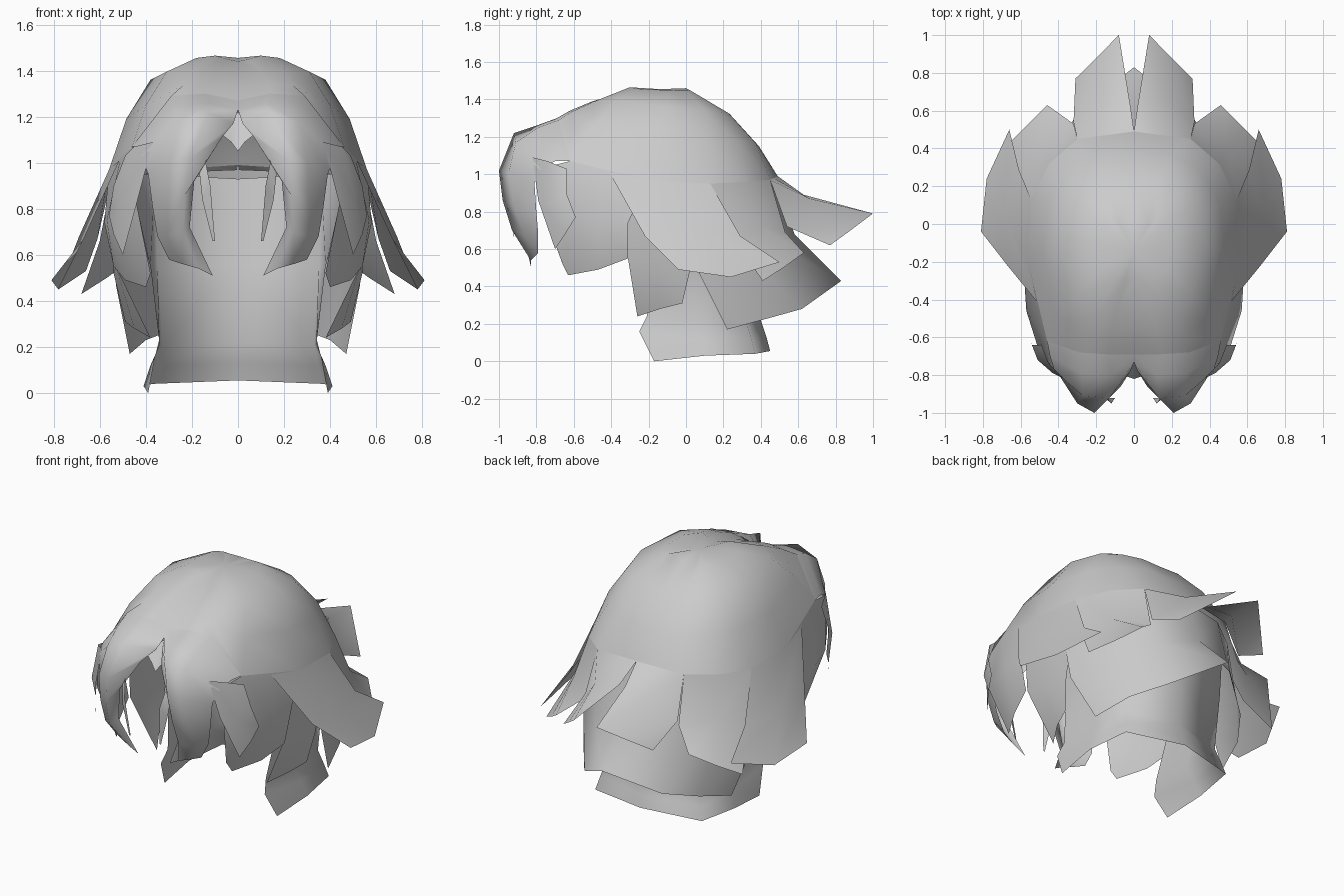
import bpy, bmesh


def sheet(name, rows):
    """Loft a half sheet through rows of points and mirror it across x = 0."""
    bm = bmesh.new()
    grid = [[bm.verts.new(p) for p in row] for row in rows]
    for a, b in zip(grid, grid[1:]):
        for i in range(len(a) - 1):
            bm.faces.new((a[i], b[i], b[i + 1], a[i + 1]))
    bmesh.ops.remove_doubles(bm, verts=bm.verts, dist=0.0005)
    bmesh.ops.recalc_face_normals(bm, faces=bm.faces)
    if sum(f.normal.dot(f.calc_center_median()) for f in bm.faces) < 0:
        bmesh.ops.reverse_faces(bm, faces=bm.faces)
    me = bpy.data.meshes.new(name)
    bm.to_mesh(me)
    bm.free()
    ob = bpy.data.objects.new(name, me)
    bpy.context.collection.objects.link(ob)
    for p in me.polygons:
        p.use_smooth = True
    m = ob.modifiers.new("mirror", 'MIRROR')
    m.merge_threshold = 0.001
    return ob


# rim points shared by the crown and the locks hanging from it
PART, MID, BROW, TEMPLE = (0, -.69, 1.27), (.14, -.69, 1.30), (.29, -.68, 1.29), (.46, -.62, 1.07)
SIDE, REAR = (.56, -.2, .97), (.545, .13, .95)
CORNER, BACK, NAPE = (.45, .32, .96), (.3, .45, .97), (0, .49, .99)

# crown: rings from the parting down to the rim, front centre to back centre
sheet("crown", [
    [(0, -.14, 1.455)] * 9,
    [(0, -.3, 1.44), (.05, -.3, 1.45), (.1, -.3, 1.465), (.18, -.24, 1.455), (.19, -.1, 1.45), (.17, 0, 1.447), (.12, .02, 1.45), (.08, .0, 1.46), (0, .02, 1.45)],
    [(0, -.5, 1.375), (.1, -.5, 1.39), (.2, -.49, 1.39), (.31, -.38, 1.395), (.38, -.1, 1.36), (.33, .1, 1.345), (.24, .19, 1.33), (.13, .23, 1.325), (0, .24, 1.315)],
    [(0, -.62, 1.315), (.13, -.62, 1.34), (.24, -.61, 1.335), (.40, -.5, 1.25), (.485, -.15, 1.19), (.45, .12, 1.17), (.35, .28, 1.17), (.2, .37, 1.17), (0, .39, 1.15)],
    [PART, MID, BROW, TEMPLE, SIDE, REAR, CORNER, BACK, NAPE],
])

# fringe: bulges forward, then sweeps down to an inward tip
sheet("fringe", [
    [PART, MID, BROW, TEMPLE],
    [(0, -.73, 1.23), (.12, -.80, 1.26), (.28, -.79, 1.25), (.445, -.70, 1.07)],
    [(.02, -.78, 1.17), (.13, -.92, 1.22), (.27, -.91, 1.17), (.42, -.78, 1.03)],
    [(.07, -.86, 1.11), (.21, -1.0, 1.02), (.30, -.95, 1.0), (.39, -.81, .95)],
    [(.19, -.90, .92), (.23, -.98, .86), (.31, -.92, .83), (.37, -.80, .80)],
    [(.21, -.88, .72), (.24, -.93, .70), (.31, -.87, .68), (.35, -.79, .68)],
    [(.11, -.83, .51), (.17, -.83, .54), (.24, -.81, .56), (.30, -.79, .58)],
])
sheet("centre_tuft", [
    [(0, -.71, 1.22), (.08, -.79, 1.13)],
    [(0, -.82, 1.05), (.03, -.81, 1.09)],
])
sheet("thin_fringe_strand", [
    [(.11, -.85, 1.12), (.15, -.84, 1.12)],
    [(.14, -.92, 1.0), (.17, -.90, .98)],
    [(.12, -.95, .90), (.155, -.92, .84)],
    [(.10, -.92, .66), (.11, -.92, .66)],
])

# temple and side locks
sheet("temple_lock", [
    [(.37, -.82, 1.09), (.45, -.74, 1.07), (.49, -.64, 1.03)],
    [(.43, -.79, .86), (.51, -.72, .84), (.54, -.64, .90)],
    [(.50, -.70, .60), (.54, -.64, .69), (.56, -.59, .77)],
])
sheet("front_side_lock", [
    [(.42, -.78, 1.03), TEMPLE, (.51, -.41, 1.02), SIDE],
    [(.44, -.77, .82), (.51, -.65, .76), (.57, -.46, .75), (.58, -.31, .74)],
    [(.38, -.66, .52), (.40, -.63, .46), (.49, -.47, .49), (.54, -.31, .55)],
])
sheet("lower_side_lock", [
    [(.53, -.34, .98), (.55, -.17, .96), REAR],
    [(.53, -.31, .55), (.54, -.15, .52), (.52, .02, .48)],
    [(.38, -.26, .24), (.45, -.14, .28), (.49, -.02, .31)],
])

# flared flaps around the sides and back
sheet("side_flap", [
    [(.515, -.41, 1.01), SIDE, REAR],
    [(.67, -.22, .67), (.69, .05, .68), (.61, .29, .67)],
    [(.81, -.04, .49), (.78, .24, .45), (.66, .50, .53)],
])
sheet("rear_side_flap", [
    [REAR, CORNER, BACK],
    [(.60, .25, .66), (.50, .40, .72), (.32, .53, .69)],
    [(.68, .41, .43), (.57, .52, .50), (.46, .63, .58)],
])
sheet("back_flap", [
    [BACK, (.15, .47, .98), NAPE],
    [(.32, .54, .72), (.17, .66, .87), (.02, .63, .89)],
    [(.31, .77, .62), (.20, .88, .70), (.08, 1.0, .79)],
])

# lower layer and nape wall
sheet("lower_back_layer", [
    [(.54, -.02, .95), (.44, .30, .95), (.25, .44, .96), (0, .48, .97)],
    [(.53, .07, .47), (.46, .36, .55), (.26, .53, .6), (0, .58, .68)],
    [(.47, .22, .17), (.40, .44, .23), (.27, .62, .28), (0, .83, .43)],
])
sheet("nape", [
    [(0, .47, .93), (.36, .36, .95), (.47, .10, .95), (.50, -.12, .95)],
    [(0, .43, .55), (.35, .34, .55), (.38, .08, .55), (.38, -.15, .55)],
    [(0, .40, .22), (.33, .32, .21), (.34, .07, .21), (.34, -.21, .24)],
    [(0, .43, .13), (.35, .35, .12), (.38, .08, .12), (.36, -.25, .16)],
    [(0, .45, .055), (.37, .37, .04), (.41, .10, .03), (.39, -.17, 0)],
])
